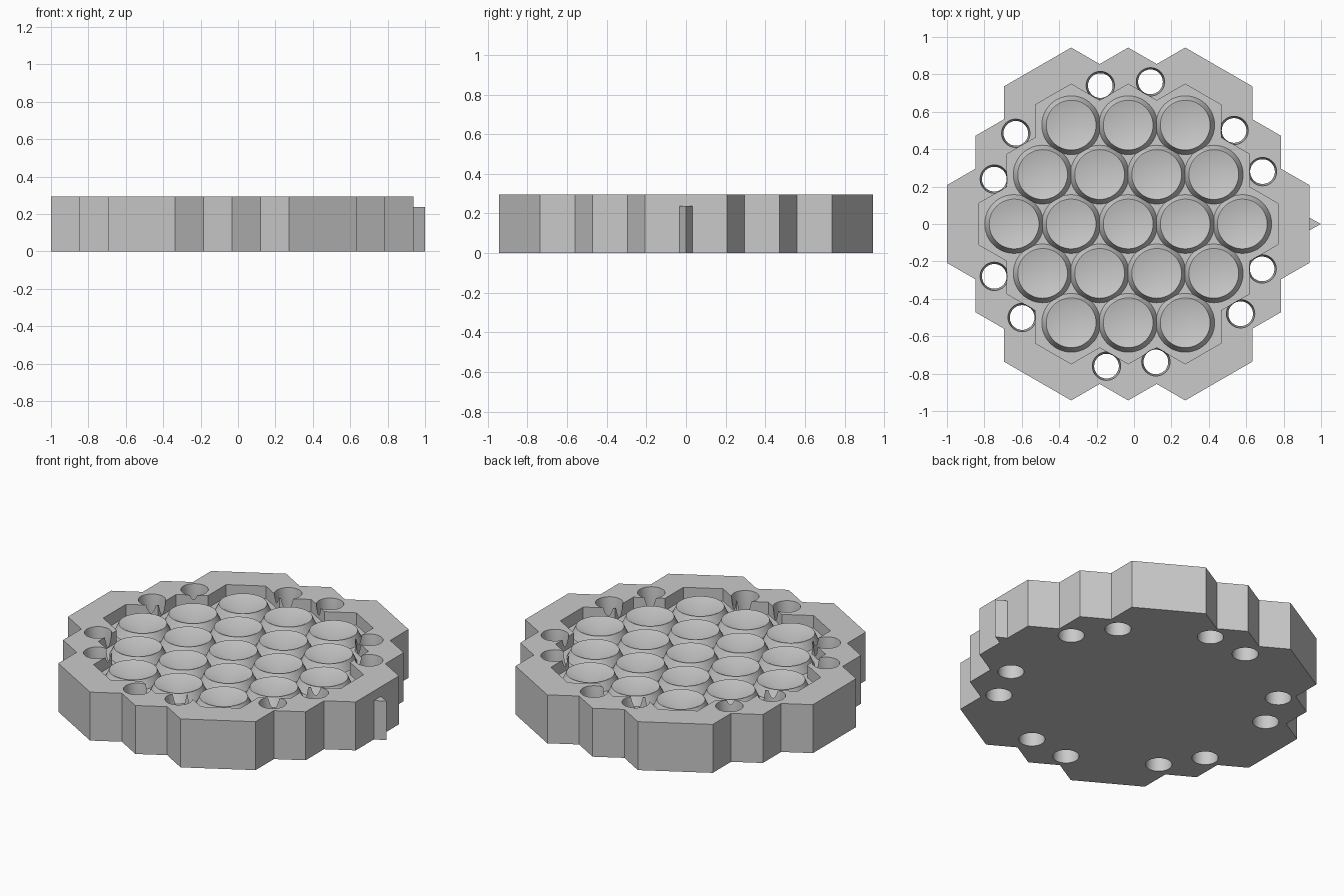
import bpy, bmesh, math

cube = bpy.data.objects.get("Cube")
if cube:
    bpy.data.objects.remove(cube)

grey = bpy.data.materials.new("light grey")
grey.use_nodes = True
colour = (0.59, 0.59, 0.59, 1)
grey.diffuse_color = colour
grey.node_tree.nodes["Principled BSDF"].inputs["Base Color"].default_value = colour

CX, PITCH, TOP, FLOOR = -0.031, 0.305, 0.295, 0.22
ROW = PITCH * math.sqrt(3) / 2


def to_object(name, bm):
    bmesh.ops.recalc_face_normals(bm, faces=bm.faces)
    mesh = bpy.data.meshes.new(name)
    bm.to_mesh(mesh)
    bm.free()
    mesh.materials.append(grey)
    obj = bpy.data.objects.new(name, mesh)
    bpy.context.collection.objects.link(obj)
    return obj


def prism(name, outline, z0, z1):
    bm = bmesh.new()
    face = bm.faces.new([bm.verts.new((x, y, z0)) for x, y in outline])
    side = bmesh.ops.extrude_face_region(bm, geom=[face])["geom"]
    bmesh.ops.translate(bm, vec=(0, 0, z1 - z0),
                        verts=[v for v in side if isinstance(v, bmesh.types.BMVert)])
    return to_object(name, bm)


def honeycomb_outline(radius):
    """Outline of the nineteen merged hexagons of the given radius."""
    s, a = PITCH / 2, radius * math.sqrt(3) / 2
    rise = s / math.sqrt(3)
    right = [(0, 2 * ROW + radius), (s, 2 * ROW + radius - rise), (2 * s, 2 * ROW + radius)]
    for row in (2, 1, 0):
        x, y = (4 - row) * s + a, row * ROW + radius / 2
        right.append((x, y))
        if row:
            right.append((x, y - ROW + rise))
    right += [(x, -y) for x, y in reversed(right)]
    left = [(-x, y) for x, y in reversed(right[1:-1])]
    return [(CX + x, y) for x, y in right + left]


def lathe(bm, profile, x, y, n=48):
    """Turn (radius, height) points about an upright axis; radius 0 closes to a point."""
    rings = []
    for r, z in profile:
        count = n if r else 1
        rings.append([bm.verts.new((x + r * math.cos(math.tau * i / n),
                                    y + r * math.sin(math.tau * i / n), z)) for i in range(count)])
    for p, q in zip(rings, rings[1:]):
        for i in range(n):
            j = (i + 1) % n
            corners = [p[i % len(p)], p[j % len(p)], q[j % len(q)], q[i % len(q)]]
            bm.faces.new(list(dict.fromkeys(corners)))


def lathes(name, profile, places):
    bm = bmesh.new()
    for x, y in places:
        lathe(bm, profile, x, y)
    return to_object(name, bm)


def cut(target, cutter):
    mod = target.modifiers.new("cut", "BOOLEAN")
    mod.operation, mod.solver, mod.object = "DIFFERENCE", "EXACT", cutter
    graph = bpy.context.evaluated_depsgraph_get()
    mesh = bpy.data.meshes.new_from_object(target.evaluated_get(graph))
    target.modifiers.clear()
    target.data = mesh
    bpy.data.objects.remove(cutter)


# Cup centres in a hexagonal lattice
cups_at = [(CX + (i - (4 - abs(row)) / 2) * PITCH, row * ROW)
           for row in range(-2, 3) for i in range(5 - abs(row))]

# Tray body with sunken honeycomb floor
tray = prism("tray_body", honeycomb_outline(0.415), 0, TOP)
cut(tray, prism("pocket_cutter", honeycomb_outline(0.2194), FLOOR, TOP + 0.1))
cut(tray, lathes("well_cutter", [(0, 0.05), (0.14, 0.05), (0.14, TOP), (0, TOP)], cups_at))

# Through holes round the rim, flared towards the top and slightly towards the base
holes = [(-0.18, 0.74), (0.088, 0.76), (0.535, 0.50), (0.687, 0.28), (0.685, -0.24),
         (0.57, -0.48), (0.117, -0.737), (-0.147, -0.76), (-0.598, -0.50), (-0.747, -0.28),
         (-0.747, 0.24), (-0.632, 0.485)]
cut(tray, lathes("hole_cutter", [(0, -0.02), (0.073, -0.02), (0.066, 0.2),
                                 (0.077, TOP + 0.01), (0, TOP + 0.01)], holes))

# Raised cups: sloped outside, conical inside
RIM, DEPTH = 0.272, 0.065
cups = lathes("cups", [(0.158, FLOOR - 0.002), (0.133, RIM), (0.127, RIM), (0, RIM - DEPTH)], cups_at)

# Pointer ridge on the left side
pointer = prism("pointer_ridge", [(0.93, -0.038), (1.0, 0), (0.93, 0.038)], 0, 0.237)

for obj in (tray, cups):
    bpy.ops.object.select_all(action="DESELECT")
    obj.select_set(True)
    bpy.context.view_layer.objects.active = obj
    bpy.ops.object.shade_smooth_by_angle(angle=math.radians(28))
